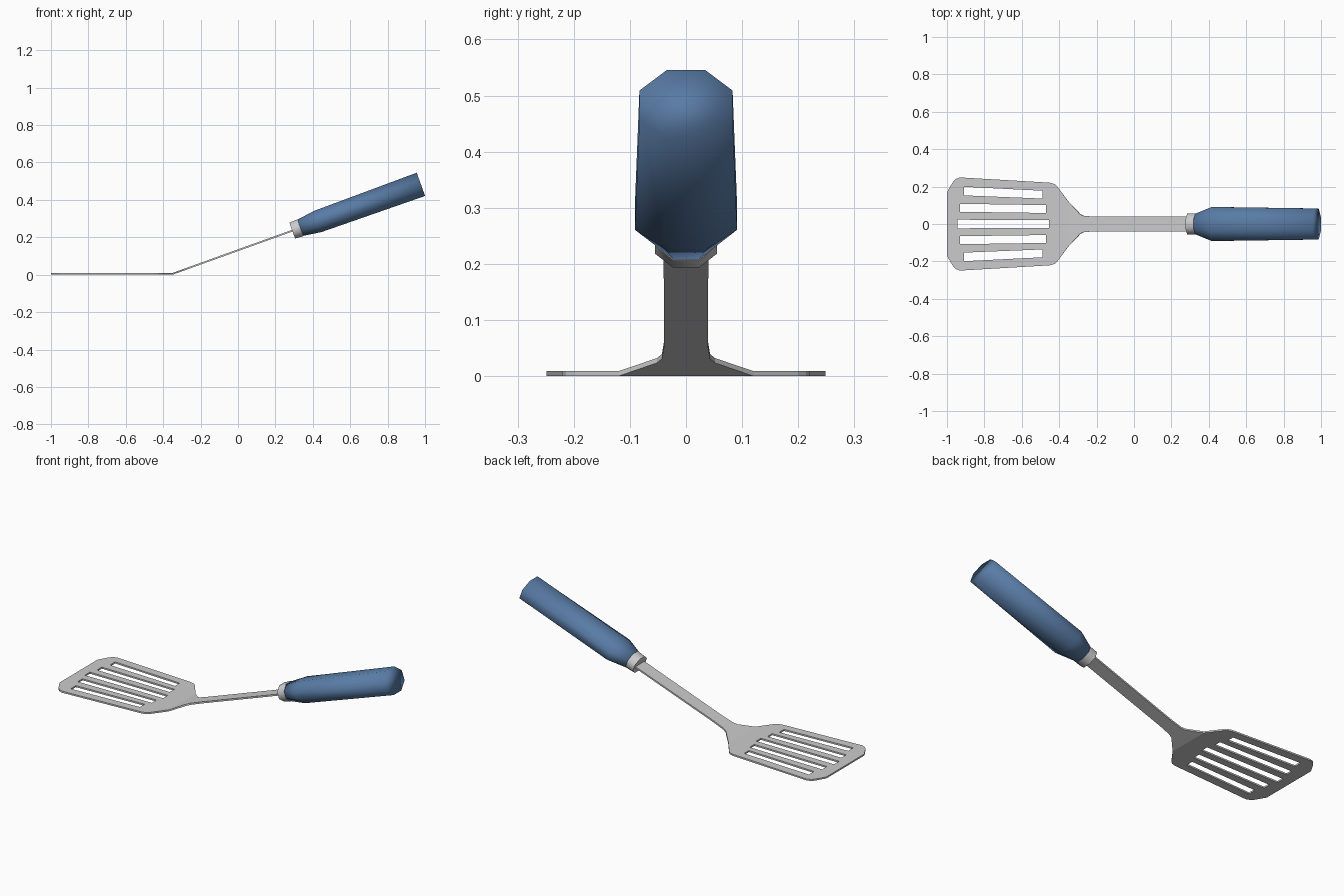
import bpy, bmesh, math
from mathutils import Vector

if "Cube" in bpy.data.objects:
    bpy.data.objects.remove(bpy.data.objects["Cube"])

SLOPE = 0.36            # rise of stem and handle
BEND_X = -0.35
ANG = math.atan(SLOPE)


def finish(bm, name):
    mesh = bpy.data.meshes.new(name)
    bm.to_mesh(mesh)
    bm.free()
    obj = bpy.data.objects.new(name, mesh)
    bpy.context.collection.objects.link(obj)
    return obj


def loop(bm, pts):
    vs = [bm.verts.new((x, y, 0)) for x, y in pts]
    return [bm.edges.new((vs[i], vs[(i + 1) % len(vs)])) for i in range(len(vs))]


# Slotted blade and stem: one outlined sheet, bent upward
half = [(-1, 0.17), (-0.97, 0.222), (-0.955, 0.24), (-0.93, 0.249), (-0.45, 0.221),
        (-0.425, 0.214), (-0.41, 0.2), (BEND_X, 0.12), (-0.285, 0.052),
        (-0.265, 0.043), (-0.2, 0.039), (0.31, 0.04)]
slots = [[(-0.945, 0.023), (-0.945, -0.023), (-0.455, -0.021), (-0.455, 0.021)]]
for s in (1, -1):
    slots.append([(-0.93, s * 0.108), (-0.93, s * 0.065), (-0.47, s * 0.059), (-0.47, s * 0.101)])
    slots.append([(-0.91, s * 0.199), (-0.91, s * 0.153), (-0.49, s * 0.136), (-0.49, s * 0.178)])

bm = bmesh.new()
edges = loop(bm, half + [(x, -y) for x, y in reversed(half)])
for slot in slots:
    edges += loop(bm, slot)
bmesh.ops.triangle_fill(bm, edges=edges, use_beauty=True, use_dissolve=False, normal=(0, 0, 1))
bmesh.ops.bisect_plane(bm, geom=bm.verts[:] + bm.edges[:] + bm.faces[:], dist=1e-5,
                       plane_co=(BEND_X, 0, 0), plane_no=(1, 0, 0))
for f in bm.faces:
    f.normal_update()
    if f.normal.z < 0:
        f.normal_flip()
for v in bm.verts:
    v.co.z = max(0, v.co.x - BEND_X) * SLOPE
blade = finish(bm, "slotted_blade")
sol = blade.modifiers.new("thickness", 'SOLIDIFY')
sol.thickness = 0.009
sol.offset = 1


def octagon_loft(name, rings):
    """Rings of (axis x, half width, half height) along the sloping axis."""
    bm = bmesh.new()
    u = Vector((-math.sin(ANG), 0, math.cos(ANG)))
    loops = []
    for x, w, h in rings:
        c = Vector((x, 0, 0.005 + (x - BEND_X) * SLOPE))
        ring = []
        for i in range(8):
            a = math.radians(22.5 + 45 * i)
            k = 1 / math.cos(math.radians(22.5))
            ring.append(bm.verts.new(c + Vector((0, w * k * math.cos(a), 0)) + u * h * k * math.sin(a)))
        loops.append(ring)
    for a, b in zip(loops, loops[1:]):
        for i in range(8):
            j = (i + 1) % 8
            bm.faces.new((a[i], a[j], b[j], b[i]))
    bm.faces.new(loops[0])
    bm.faces.new(loops[-1])
    bmesh.ops.recalc_face_normals(bm, faces=bm.faces)
    return finish(bm, name)


# Metal collar
collar = octagon_loft("collar", [(0.29, 0.055, 0.045), (0.334, 0.055, 0.048)])
bpy.context.view_layer.objects.active = collar
collar.select_set(True)
bpy.ops.object.shade_smooth_by_angle(angle=math.radians(50))

# Blue grip
grip = octagon_loft("grip", [(0.328, 0.053, 0.045), (0.425, 0.091, 0.06), (0.978, 0.083, 0.066)])
for p in grip.data.polygons:
    p.use_smooth = True
mat = bpy.data.materials.new("blue_grip")
mat.diffuse_color = (0.1, 0.2, 0.38, 1)
mat.use_nodes = True
mat.node_tree.nodes["Principled BSDF"].inputs["Base Color"].default_value = mat.diffuse_color
grip.data.materials.append(mat)
